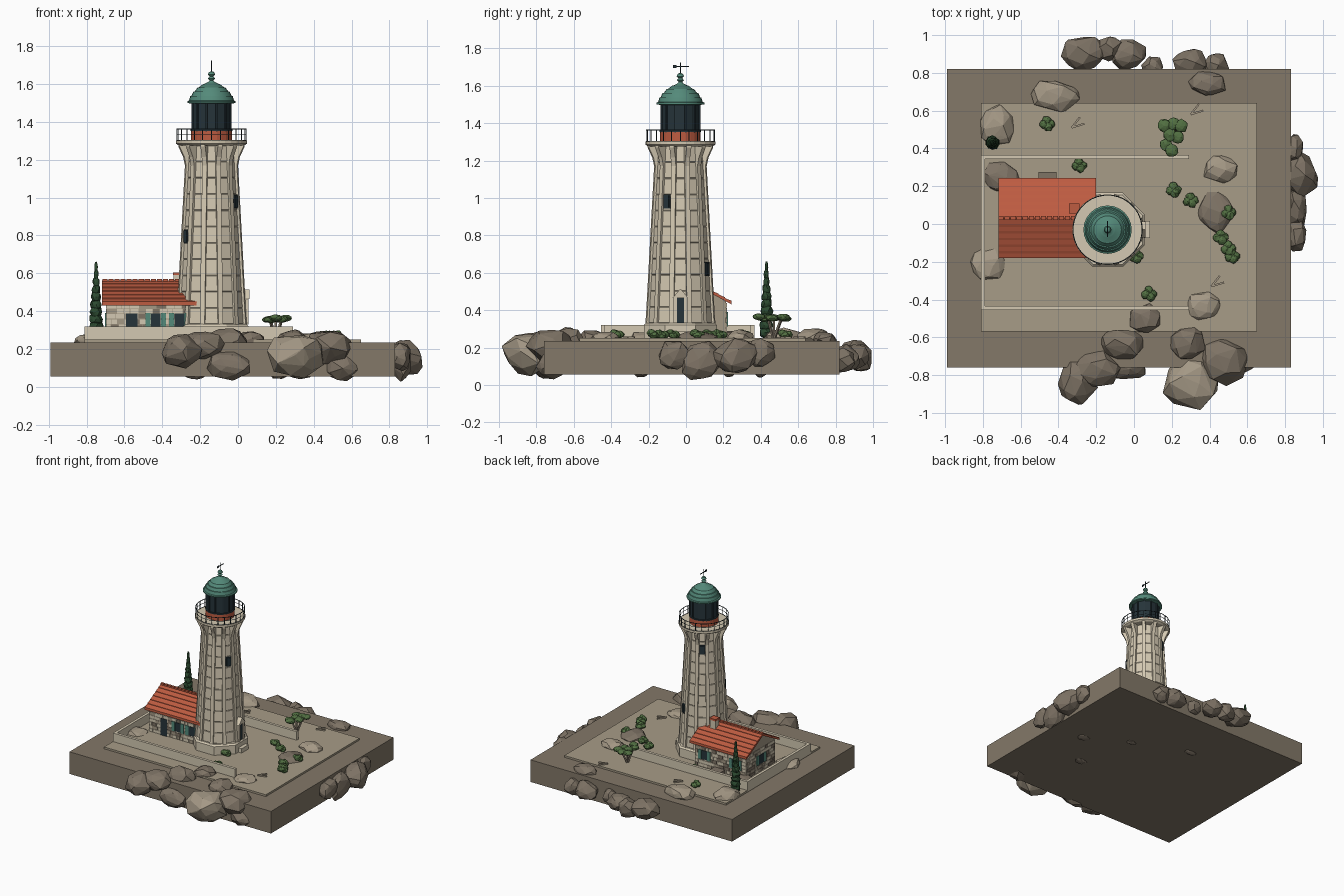
import bpy, bmesh, math, random
from mathutils import Vector, Matrix

if "Cube" in bpy.data.objects:
    bpy.data.objects.remove(bpy.data.objects["Cube"])

random.seed(7)
TX, TY = -0.14, -0.03          # tower axis
GROUND = 0.25


def mat(name, r, g, b):
    lin = [((c / 255 + 0.055) / 1.055) ** 2.4 for c in (r, g, b)]
    m = bpy.data.materials.new(name)
    m.diffuse_color = (*lin, 1)
    m.use_nodes = True
    m.node_tree.nodes["Principled BSDF"].inputs["Base Color"].default_value = m.diffuse_color
    return m


EARTH = mat("earth", 131, 120, 104)
SAND = mat("courtyard", 167, 156, 135)
CREAM = mat("cream_stone", 212, 201, 178)
TERRA = mat("terracotta", 190, 92, 65)
COPPER = mat("copper_green", 84, 138, 122)
DARK = mat("dark_iron_glass", 38, 52, 58)
LEAF = mat("leaf_green", 82, 112, 66)
CYPRESS = mat("cypress_green", 44, 74, 48)
ROCK = mat("rock_brown", 126, 115, 101)
PALE = mat("rock_pale", 164, 152, 133)


def finish(bm, name, *mats, smooth=False):
    bmesh.ops.recalc_face_normals(bm, faces=bm.faces)
    me = bpy.data.meshes.new(name)
    bm.to_mesh(me)
    bm.free()
    for m in mats:
        me.materials.append(m)
    ob = bpy.data.objects.new(name, me)
    bpy.context.collection.objects.link(ob)
    if smooth:
        bpy.ops.object.select_all(action='DESELECT')
        ob.select_set(True)
        bpy.context.view_layer.objects.active = ob
        bpy.ops.object.shade_smooth_by_angle(angle=math.radians(35))
    return ob


def add_box(bm, x0, x1, y0, y1, z0, z1, M=Matrix(), index=0):
    size = Matrix.Diagonal((x1 - x0, y1 - y0, z1 - z0, 1))
    mid = Matrix.Translation(((x0 + x1) / 2, (y0 + y1) / 2, (z0 + z1) / 2))
    geo = bmesh.ops.create_cube(bm, size=1, matrix=M @ mid @ size)
    for f in {f for v in geo['verts'] for f in v.link_faces}:
        f.material_index = index


def boxes(name, m, dims, M=Matrix()):
    bm = bmesh.new()
    for d in dims:
        add_box(bm, *d, M=M)
    return finish(bm, name, m)


def lathe(name, m, profile, n, offset=0.0, smooth=False):
    """Revolve (radius, z) points about the tower axis."""
    bm = bmesh.new()
    rings = [[bm.verts.new((TX + r * math.cos(2 * math.pi * i / n + offset),
                            TY + r * math.sin(2 * math.pi * i / n + offset), z))
              for i in range(n)] for r, z in profile]
    for a, b in zip(rings, rings[1:]):
        for i in range(n):
            bm.faces.new((a[i], a[(i + 1) % n], b[(i + 1) % n], b[i]))
    bm.faces.new(rings[0])
    bm.faces.new(rings[-1])
    return finish(bm, name, m, smooth=smooth)


def add_prism(bm, pts, width, M):
    """Extrude an (x, z) outline along y, centred."""
    a = [bm.verts.new(M @ Vector((x, -width / 2, z))) for x, z in pts]
    b = [bm.verts.new(M @ Vector((x, width / 2, z))) for x, z in pts]
    n = len(pts)
    bm.faces.new(a)
    bm.faces.new(b)
    for i in range(n):
        bm.faces.new((a[i], a[(i + 1) % n], b[(i + 1) % n], b[i]))


def around(deg):
    return Matrix.Translation((TX, TY, 0)) @ Matrix.Rotation(math.radians(deg), 4, 'Z')


def blob(bm, c, r, sub=1, jitter=0.12):
    geo = bmesh.ops.create_icosphere(bm, subdivisions=sub, radius=1)
    for v in geo['verts']:
        k = 1 + random.uniform(-jitter, jitter)
        v.co = Vector([c[i] + v.co[i] * r[i] * k for i in range(3)])


def rock(name, m, x, y, z, rx, ry, rz):
    bm = bmesh.new()
    for i in range(30):        # evenly scattered points wrapped in a faceted hull
        h = 1 - 2 * (i + 0.5) / 30
        a = i * 2.39996 + random.uniform(-0.3, 0.3)
        s, k = math.sqrt(1 - h * h), random.uniform(0.85, 1.08)
        bm.verts.new((x + rx * s * math.cos(a) * k, y + ry * s * math.sin(a) * k, z + rz * h * k))
    hull = bmesh.ops.convex_hull(bm, input=bm.verts)
    bmesh.ops.delete(bm, geom=list({v for v in hull['geom_interior']}), context='VERTS')
    finish(bm, name, m)


# Ground slab, courtyard and low enclosing walls
boxes("ground_slab", EARTH, [(-0.99, 0.83, -0.76, 0.82, 0.055, 0.235)])
boxes("courtyard", SAND, [(-0.81, 0.65, -0.57, 0.64, 0.23, GROUND)])
boxes("yard_wall", CREAM, [(-0.81, 0.29, -0.455, -0.433, 0.24, 0.32),
                           (-0.81, 0.29, 0.343, 0.365, 0.24, 0.32),
                           (-0.81, -0.788, -0.433, 0.343, 0.24, 0.32)])

# Tower: plinth, coursed shaft, ribs flaring into corbels
S8, S12 = math.pi / 8, math.pi / 12
lathe("tower_plinth", CREAM, [(0.212, 0.24), (0.212, 0.32), (0.2, 0.332)], 8, S8)


def shaft_r(z):
    return 0.181 - 0.052 * (z - 0.33) / 0.9


profile = []
for i in range(11):
    z0, z1 = 0.33 + i * 0.086, 0.33 + (i + 1) * 0.086
    profile += [(shaft_r(z0) - 0.003, z0), (shaft_r(z0), z0 + 0.004),
                (shaft_r(z1), z1 - 0.002), (shaft_r(z1) - 0.003, z1)]
lathe("tower_shaft", CREAM, profile, 12, S12)
bm = bmesh.new()
for i in range(12):
    add_prism(bm, [(0.15, 0.33), (0.191, 0.33), (0.187, 0.37), (0.142, 1.17), (0.152, 1.215),
                   (0.178, 1.27), (0.178, 1.29), (0.1, 1.29)], 0.026, around(15 + 30 * i))
finish(bm, "tower_ribs", CREAM)

# Tower windows spiralling up the flats
bmf, bmg = bmesh.new(), bmesh.new()
for deg, z in ((60, 0.62), (210, 0.795), (-30, 0.98), (120, 1.13)):
    r = shaft_r(z) * math.cos(S12)
    add_box(bmf, r - 0.02, r + 0.008, -0.02, 0.02, z - 0.037, z + 0.037, around(deg))
    add_box(bmg, r - 0.02, r + 0.013, -0.015, 0.015, z - 0.032, z + 0.032, around(deg))
finish(bmf, "tower_window_frames", DARK)
finish(bmg, "tower_window_panes", DARK)

# Gabled entrance on the tower's right side
bm = bmesh.new()
M = around(0) @ Matrix.Rotation(math.pi / 2, 4, 'Z') @ Matrix.Translation((0, -0.175, 0))
add_prism(bm, [(-0.042, 0.465), (0.042, 0.465), (0, 0.515)], 0.05, M)
for s in (-1, 1):
    add_box(bm, 0.15, 0.195, s * 0.028 - 0.01, s * 0.028 + 0.01, 0.33, 0.47, around(0))
finish(bm, "entrance_porch", CREAM)
boxes("entrance_door", DARK, [(0.15, 0.187, -0.02, 0.02, 0.33, 0.466)], around(0))
boxes("entrance_step", CREAM, [(0.17, 0.225, -0.045, 0.045, 0.24, 0.285)], around(0))

# Gallery, railing, lantern and dome
lathe("gallery_floor", CREAM, [(0.172, 1.275), (0.187, 1.285), (0.187, 1.302)], 32)
for k, z in enumerate((1.305, 1.335, 1.365)):
    w = 0.004 if k == 2 else 0.0025
    bm = bmesh.new()
    for i in range(32):
        add_box(bm, 0.18, 0.18 + w, -0.0185, 0.0185, z - w, z, around(i * 11.25))
    finish(bm, "railing_ring", DARK)
bm = bmesh.new()
for i in range(24):
    add_box(bm, 0.18, 0.184, -0.002, 0.002, 1.3, 1.365, around(15 * i))
finish(bm, "railing_posts", DARK)
lathe("lantern_base", TERRA, [(0.108, 1.3), (0.108, 1.355)], 24)
lathe("lantern_glass", DARK, [(0.102, 1.355), (0.102, 1.51)], 12, S12)
bm = bmesh.new()
for i in range(12):
    add_box(bm, 0.098, 0.109, -0.004, 0.004, 1.35, 1.51, around(15 + 30 * i))
finish(bm, "lantern_bars", DARK)
lathe("lantern_sill", DARK, [(0.111, 1.352), (0.111, 1.36)], 24)
lathe("dome", COPPER, [(0.105, 1.497), (0.128, 1.5), (0.128, 1.509), (0.119, 1.513), (0.112, 1.537),
                       (0.106, 1.538), (0.096, 1.56), (0.089, 1.561), (0.073, 1.582), (0.066, 1.583),
                       (0.042, 1.601), (0.036, 1.602), (0.016, 1.612), (0.01, 1.62), (0.019, 1.63),
                       (0.01, 1.64), (0.02, 1.65), (0.014, 1.663), (0.003, 1.668)], 24, smooth=True)
lathe("vane_rod", DARK, [(0.003, 1.66), (0.003, 1.725)], 6)
boxes("vane_arrow", DARK, [(-0.002, 0.002, -0.04, 0.045, 1.7, 1.705),
                           (-0.002, 0.002, -0.04, -0.02, 1.695, 1.71)], around(0))

# Cottage body with scattered stone facing
HX0, HX1, HY0, HY1 = -0.695, -0.23, -0.15, 0.215
bm = bmesh.new()
M = Matrix.Translation(((HX0 + HX1) / 2, 0, 0)) @ Matrix.Rotation(math.pi / 2, 4, 'Z')
add_prism(bm, [(HY0, 0.24), (HY1, 0.24), (HY1, 0.445), (0.0325, 0.55), (HY0, 0.445)], HX1 - HX0, M)
finish(bm, "cottage_body", PALE)
bm = bmesh.new()
for row in range(7):
    z = 0.252 + row * 0.027
    for side in (0, 1, 2):                     # front, back, left
        t, end = (HX0, HX1) if side < 2 else (HY0, HY1)
        while t < end - 0.02:
            w = min(random.uniform(0.025, 0.055), end - t)
            i = random.choice((0, 0, 1, 2))
            if side < 2:
                y = (HY0, HY1)[side]
                add_box(bm, t, t + w - 0.003, y - 0.003, y + 0.003, z, z + 0.024, index=i)
            else:
                add_box(bm, HX0 - 0.003, HX0 + 0.003, t, t + w - 0.003, z, z + 0.024, index=i)
            t += w
finish(bm, "cottage_stones", CREAM, ROCK, PALE)

# Cottage doors, windows and shutters
boxes("cottage_door", DARK, [(-0.592, -0.532, -0.157, -0.14, 0.25, 0.387)])
panes, shutters = [], []
for y in (HY0, HY1):
    for x in (-0.435, -0.31) if y < 0 else (-0.6, -0.32):
        panes.append((x - 0.026, x + 0.026, y - 0.007, y + 0.007, 0.315, 0.387))
        for s in (-1, 1):
            c = x + s * 0.041
            shutters.append((c - 0.014, c + 0.014, y - 0.009, y + 0.009, 0.313, 0.389))
panes.append((HX0 - 0.007, HX0, 0.0, 0.06, 0.315, 0.387))
shutters += [(HX0 - 0.009, HX0, a, a + 0.028, 0.313, 0.389) for a in (-0.03, 0.062)]
boxes("cottage_windows", DARK, panes)
boxes("cottage_shutters", COPPER, shutters)
boxes("cottage_back_step", ROCK, [(-0.505, -0.41, 0.2, 0.275, 0.24, 0.28)])

# Cottage roof, overlapping tile courses, ridge tiles and chimney
bm = bmesh.new()
M = Matrix.Translation((-0.46, 0.0325, 0)) @ Matrix.Rotation(math.pi / 2, 4, 'Z')
for s in (-1, 1):
    add_prism(bm, [(0, 0.545), (s * 0.212, 0.43), (s * 0.212, 0.446), (0, 0.562)], 0.515, M)
    for i in range(6):
        a, b = i / 6, (i + 1) / 6
        add_prism(bm, [(s * 0.212 * a, 0.56 - 0.116 * a), (s * 0.212 * b, 0.56 - 0.116 * b),
                       (s * 0.212 * b, 0.566 - 0.116 * b)], 0.515, M)
for i in range(16):
    x = -0.717 + i * 0.032
    add_box(bm, x, x + 0.027, 0.0225, 0.0425, 0.555, 0.57)
finish(bm, "cottage_roof", TERRA)
boxes("chimney", CREAM, [(-0.34, -0.292, 0.06, 0.105, 0.5, 0.59)])
boxes("chimney_cap", TERRA, [(-0.344, -0.288, 0.056, 0.109, 0.59, 0.605)])

# Boulders around and on the slab: x, y, z, radii
brown = [(-0.3, -0.84, .19, .11, .13, .09), (-0.2, -0.77, .22, .13, .1, .08), (-0.06, -.64, .22, .13, .09, .09),
         (-.05, -.77, .11, .12, .06, .08), (.06, -.5, .24, .09, .08, .06), (.48, -.72, .21, .14, .13, .1),
         (.28, -.63, .23, .1, .1, .08), (.55, -.72, .1, .12, .08, .07), (-.27, .9, .16, .12, .1, .08),
         (-.13, .93, .14, .08, .07, .08), (-.03, .9, .15, .1, .09, .07), (.1, .83, .14, .06, .06, .06),
         (.3, .85, .14, .1, .08, .08), (.43, .84, .13, .07, .07, .07), (.39, .74, .24, .1, .07, .045)]
brown += [(.88, .26, .15, .1, .13, .1), (.85, .4, .17, .05, .08, .08), (.86, .08, .13, .06, .12, .11),
          (.86, -.06, .16, .06, .09, .08), (-.7, .25, .25, .1, .09, .04), (.43, .06, .25, .1, .11, .04)]
pale = [(.31, -.84, .17, .16, .15, .12), (.37, -.43, .25, .09, .08, .04), (-.42, .68, .25, .14, .09, .06),
        (-.72, .52, .25, .1, .11, .055), (-.77, -.22, .24, .1, .1, .045), (.46, .29, .25, .1, .08, .045)]
under = [(.545, .05, .06, .06, .04, .02), (.33, -.24, .06, .06, .04, .02),
         (.22, .23, .06, .05, .03, .02), (-.23, .4, .06, .06, .03, .02)]
for label, m, group in (("boulder", ROCK, brown), ("pale_boulder", PALE, pale), ("under_rock", ROCK, under)):
    for dims in group:
        rock(label, m, *dims)

# Cypress of stacked tufts
bm = bmesh.new()
for i in range(10):
    t = i / 9
    r = 0.036 * (1 - 0.75 * max(0, t - 0.3) / 0.7)
    blob(bm, (-0.75, 0.43, 0.28 + 0.35 * t), (r, r, 0.032), 2, 0.15)
finish(bm, "cypress", CYPRESS)

# Umbrella pine with trunk and flat crown
bm = bmesh.new()
for x, y in ((.16, .52), (.21, .53), (.25, .52), (.19, .47), (.23, .46), (.17, .42), (.2, .39)):
    blob(bm, (x, y, 0.36 + random.uniform(-.006, .006)), (.035, .035, .018), 2)
finish(bm, "pine_crown", LEAF)
bm = bmesh.new()
for dx, dy in ((0, 0), (.03, .04), (-.03, -.03)):
    a, b = Vector((0.2, 0.47, 0.24)), Vector((0.2 + dx, 0.47 + dy, 0.355))
    M = Matrix.Translation(a) @ (b - a).to_track_quat('Z', 'Y').to_matrix().to_4x4()
    add_box(bm, -.006, .006, -.006, .006, 0, (b - a).length, M)
finish(bm, "pine_trunk", ROCK)

# Low shrubs and weathered driftwood
for x, y in ((-.46, .53), (-.29, .31), (.21, .18), (.3, .125), (.5, .06), (.46, -.07),
             (.52, -.17), (.5, -.13), (.08, -.37), (.01, -.17)):
    bm = bmesh.new()
    for k in range(4):
        blob(bm, (x + .017 * math.cos(k * 1.7), y + .017 * math.sin(k * 1.7), 0.265 + .004 * k),
             (.024, .024, .02), 2)
    finish(bm, "shrub", LEAF)
for x, y in ((-.33, .51), (.41, -.33), (.3, .58)):
    bm = bmesh.new()
    for a in (0.3, 0.9):
        M = Matrix.Translation((x, y, GROUND)) @ Matrix.Rotation(a, 4, 'Z')
        add_box(bm, 0, .07, -.005, .005, 0, .01, M)
    finish(bm, "driftwood", PALE)
